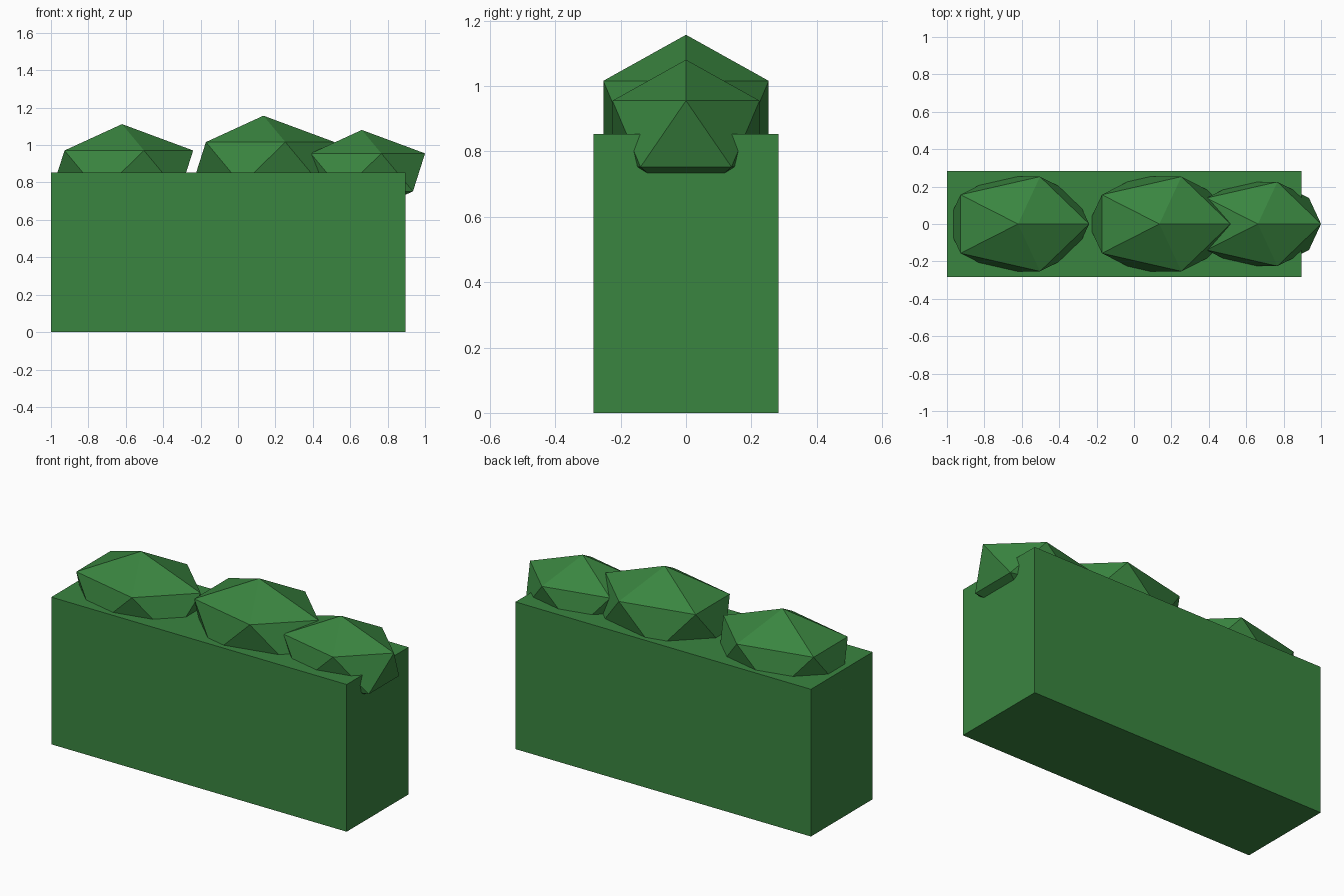
import bpy

if "Cube" in bpy.data.objects:
    bpy.data.objects.remove(bpy.data.objects["Cube"])

leaf = bpy.data.materials.new("leaf_green")
leaf.diffuse_color = (0.042, 0.235, 0.051, 1)
leaf.use_nodes = True
leaf.node_tree.nodes["Principled BSDF"].inputs["Base Color"].default_value = leaf.diffuse_color


def finish(name, scale):
    ob = bpy.context.object
    ob.name = name
    ob.scale = scale
    ob.data.materials.append(leaf)
    bpy.ops.object.transform_apply(location=False, rotation=False, scale=True)


# Trimmed hedge block standing on the ground
bpy.ops.mesh.primitive_cube_add(size=1, location=(-0.052, 0, 0.4265))
finish("hedge_block", (1.894, 0.566, 0.853))

# Faceted leaf clumps sunk into the top: x, z, half length
clumps = [(-0.62, 0.857, 0.425), (0.136, 0.902, 0.425), (0.662, 0.854, 0.378)]
for i, (x, z, r) in enumerate(clumps):
    bpy.ops.mesh.primitive_ico_sphere_add(subdivisions=1, radius=1, location=(x, 0, z))
    finish(f"leaf_clump_{i + 1}", (r, r * 0.7, r * 0.6))
